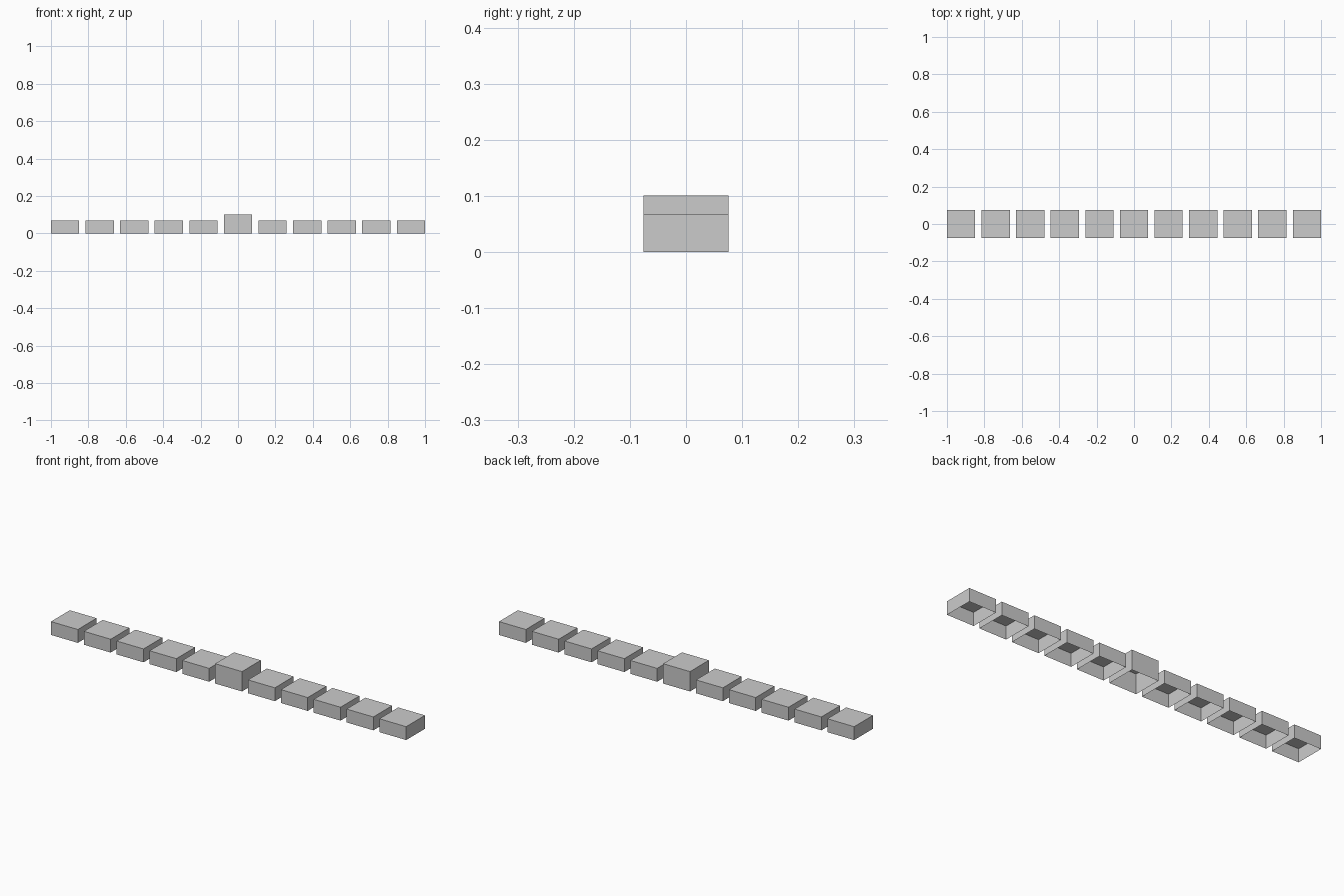
import bpy, bmesh
from mathutils import Matrix

if "Cube" in bpy.data.objects:
    bpy.data.objects.remove(bpy.data.objects["Cube"])

SIZE = 0.151                 # square footprint of each block
COUNT = 11
PITCH = (2 - SIZE) / (COUNT - 1)


def open_block(name, x, height):
    """Thin-walled block, open underneath, standing on z = 0."""
    bm = bmesh.new()
    bmesh.ops.create_cube(bm, size=1, matrix=Matrix.Translation((0, 0, 0.5)))
    bmesh.ops.scale(bm, vec=(SIZE, SIZE, height), verts=bm.verts)
    bm.normal_update()
    bottom = [f for f in bm.faces if f.normal.z < -0.9]
    bmesh.ops.delete(bm, geom=bottom, context='FACES_ONLY')
    mesh = bpy.data.meshes.new(name)
    bm.to_mesh(mesh)
    bm.free()
    obj = bpy.data.objects.new(name, mesh)
    obj.location.x = x
    bpy.context.collection.objects.link(obj)


# Row of low blocks with one taller block in the middle
for i in range(COUNT):
    step = i - COUNT // 2
    if step == 0:
        open_block("tall_middle_block", 0, 0.101)
    else:
        open_block(f"low_block_{i + 1}", step * PITCH, 0.068)
